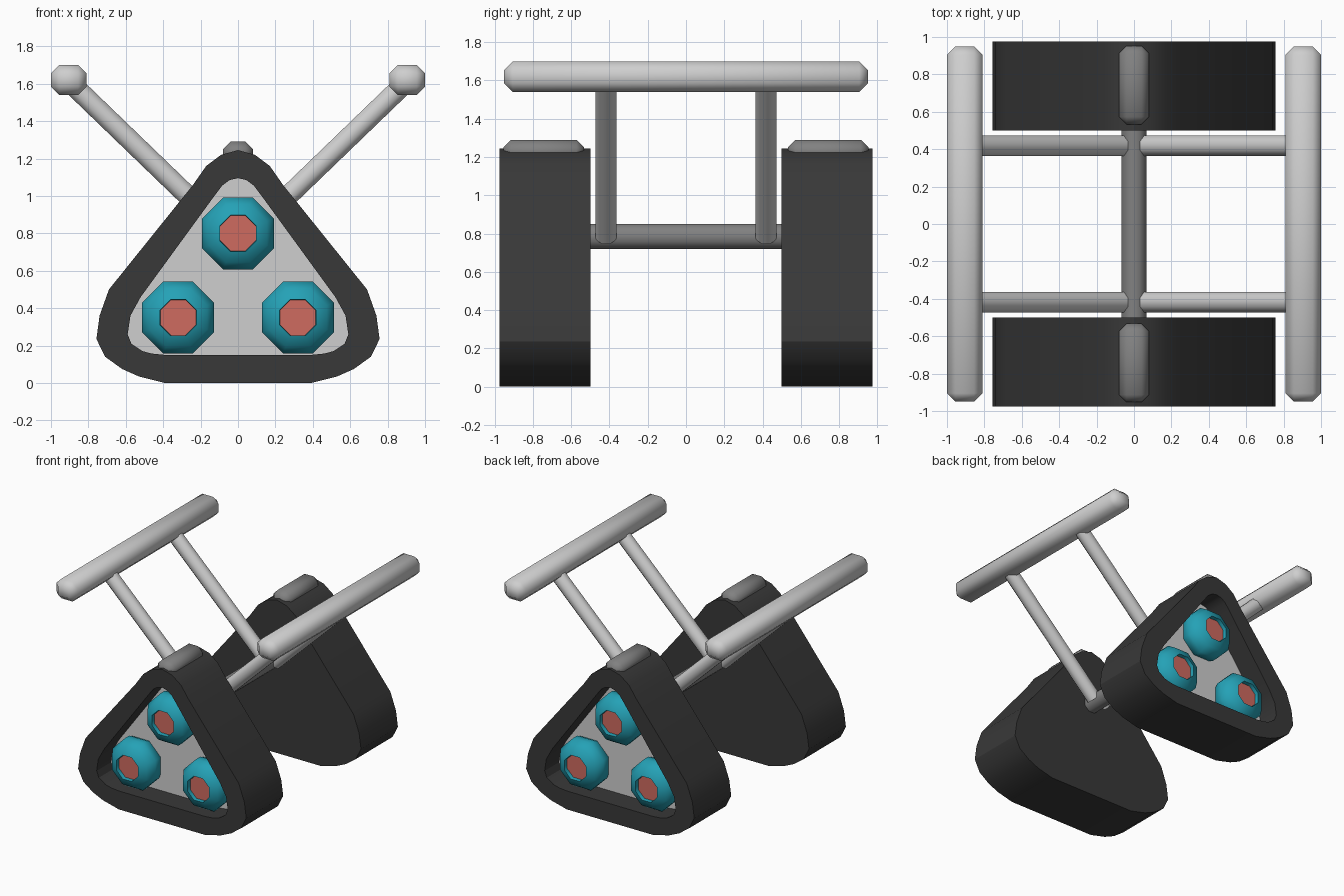
import bpy, bmesh, math
from mathutils import Vector

if "Cube" in bpy.data.objects:
    bpy.data.objects.remove(bpy.data.objects["Cube"])


def material(name, rgb):
    m = bpy.data.materials.new(name)
    m.diffuse_color = (*rgb, 1)
    m.use_nodes = True
    m.node_tree.nodes["Principled BSDF"].inputs["Base Color"].default_value = m.diffuse_color
    return m


RUBBER = material("dark rubber", (0.04, 0.04, 0.04))
LIGHT = material("light grey", (0.62, 0.62, 0.62))
STEEL = material("mid grey", (0.22, 0.22, 0.22))
TEAL = material("teal", (0.018, 0.36, 0.47))
RED = material("coral red", (0.62, 0.145, 0.115))


def finish(name, bm, mats, smooth=None):
    bmesh.ops.recalc_face_normals(bm, faces=bm.faces[:])
    me = bpy.data.meshes.new(name)
    bm.to_mesh(me)
    bm.free()
    for m in mats:
        me.materials.append(m)
    ob = bpy.data.objects.new(name, me)
    bpy.context.collection.objects.link(ob)
    if smooth:
        bpy.ops.object.select_all(action='DESELECT')
        ob.select_set(True)
        bpy.context.view_layer.objects.active = ob
        bpy.ops.object.shade_smooth_by_angle(angle=math.radians(smooth))
    return ob


def bridge(bm, a, b):
    n = len(a)
    return [bm.faces.new((a[i], a[(i + 1) % n], b[(i + 1) % n], b[i])) for i in range(n)]


def mirrored(half):
    """Close a right-hand profile (top to bottom, first point on the axis)."""
    return half + [(-x, z) for x, z in reversed(half) if x > 0]


def ring(bm, pts, y):
    return [bm.verts.new((x, y, z)) for x, z in pts]


def octagon(cx, cz, flat):
    r = flat / math.cos(math.pi / 8)
    return [(cx + r * math.cos(math.pi / 8 + i * math.pi / 4),
             cz + r * math.sin(math.pi / 8 + i * math.pi / 4)) for i in range(8)]


def tube(name, p, q, flat, mat):
    p, q = Vector(p), Vector(q)
    bm = bmesh.new()
    rot = (q - p).to_track_quat('Z', 'Y')
    rings = [[bm.verts.new(c + rot @ Vector((x, y, 0))) for x, y in octagon(0, 0, flat)]
             for c in (p, q)]
    bridge(bm, *rings)
    bm.faces.new(rings[0])
    bm.faces.new(rings[1])
    return finish(name, bm, [mat], 50)


def chamfered_box(name, centre, size, chamfer, mat):
    bm = bmesh.new()
    bmesh.ops.create_cube(bm, size=1)
    for v in bm.verts:
        v.co = Vector([c + a * b for c, a, b in zip(centre, v.co, size)])
    bmesh.ops.bevel(bm, geom=bm.edges[:], offset=chamfer, segments=1, affect='EDGES')
    return finish(name, bm, [mat], 60)


OUTER = mirrored([(0, 1.245), (0.09, 1.22), (0.17, 1.16), (0.24, 1.06), (0.69, 0.50), (0.74, 0.36),
                  (0.757, 0.235), (0.71, 0.14), (0.62, 0.075), (0.53, 0.035), (0.39, 0.0)])
INNER = mirrored([(0, 1.095), (0.045, 1.085), (0.085, 1.055), (0.13, 0.995), (0.52, 0.46), (0.575, 0.36),
                  (0.59, 0.26), (0.57, 0.21), (0.51, 0.17), (0.46, 0.157), (0.39, 0.15)])
FACE, FLOOR, BACK = 0.975, 0.79, 0.50

for side, s in (("front", -1), ("back", 1)):
    # triangular track with a recessed light panel
    bm = bmesh.new()
    back, rim = ring(bm, OUTER, s * BACK), ring(bm, OUTER, s * FACE)
    lip, floor = ring(bm, INNER, s * FACE), ring(bm, INNER, s * FLOOR)
    for a, b in ((back, rim), (rim, lip), (lip, floor)):
        bridge(bm, a, b)
    bm.faces.new(back)
    bm.faces.new(floor).material_index = 1
    finish(side + "_track", bm, [RUBBER, LIGHT], 30)

    # domed road wheels with sunken hubs
    for i, (cx, cz) in enumerate(((0, 0.80), (-0.32, 0.35), (0.32, 0.35))):
        bm = bmesh.new()
        rings = [ring(bm, octagon(cx, cz, r), s * y) for r, y in
                 ((0.17, FLOOR - 0.01), (0.192, 0.83), (0.192, 0.88),
                  (0.155, 0.94), (0.097, 0.968), (0.095, 0.935))]
        for a, b in zip(rings, rings[1:]):
            bridge(bm, a, b)
        bm.faces.new(rings[-1]).material_index = 1
        bm.faces.new(rings[0])
        finish(f"{side}_wheel_{i + 1}", bm, [TEAL, RED], 50)

    # cap on the track peak
    chamfered_box(side + "_track_cap", (0, s * 0.743, 1.23), (0.16, 0.42, 0.12), 0.04, STEEL)

# axle joining the tracks
tube("axle", (0, -0.52, 0.785), (0, 0.52, 0.785), 0.066, STEEL)

# side rails on slanted struts
for name, s in (("left", -1), ("right", 1)):
    chamfered_box(name + "_rail", (s * 0.905, 0, 1.62), (0.19, 1.90, 0.16), 0.045, LIGHT)
    for end, y in (("front", -0.418), ("back", 0.418)):
        tube(f"{name}_{end}_strut", (s * 0.045, y, 0.785), (s * 0.89, y, 1.60), 0.054, LIGHT)
